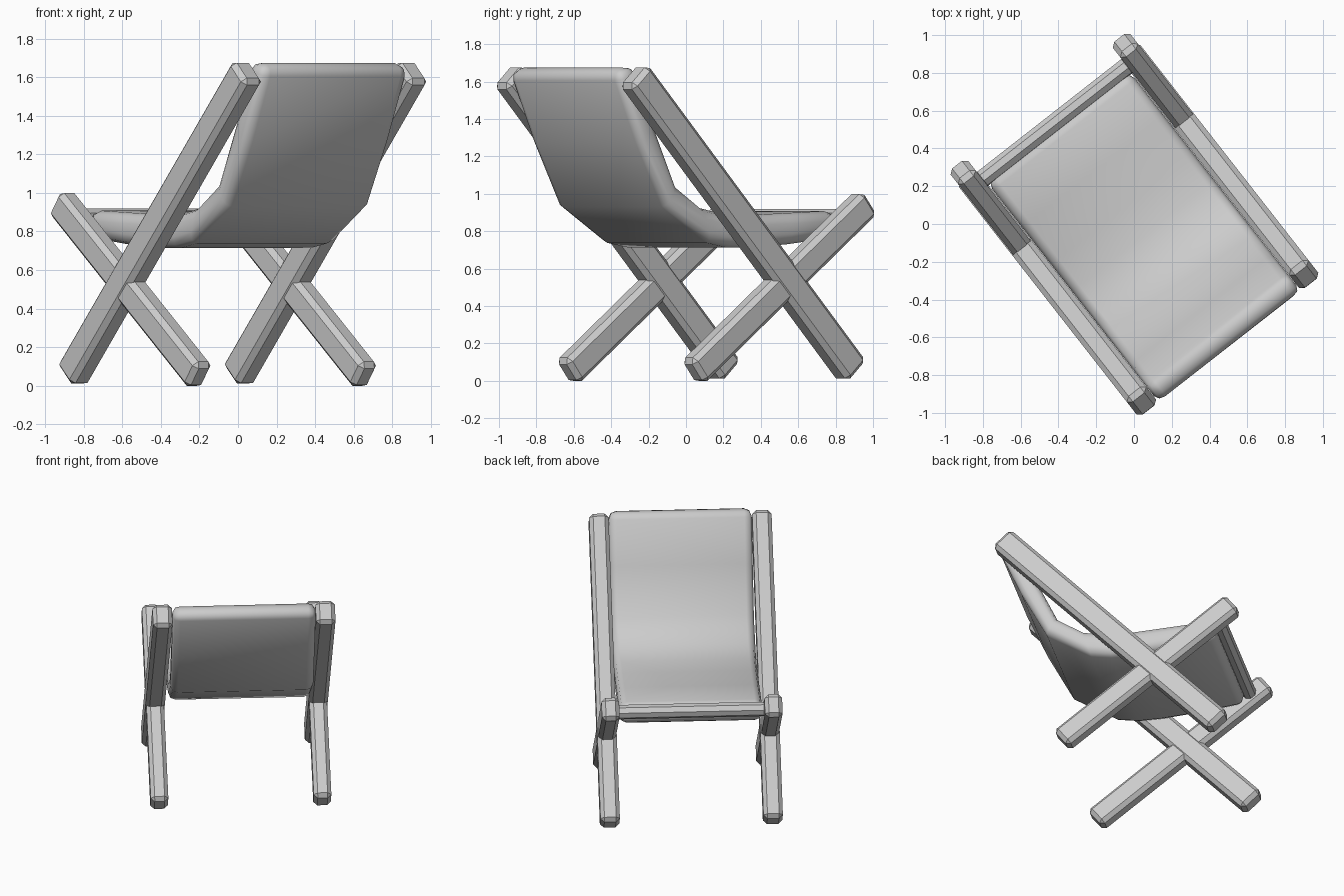
import bpy, bmesh
from math import radians, atan2
from mathutils import Matrix, Vector

if "Cube" in bpy.data.objects:
    bpy.data.objects.remove(bpy.data.objects["Cube"])

# The chair is built square to the axes (front = -y), then turned as a whole
TURN = Matrix.Rotation(radians(38), 4, 'Z')


def finish(name, bm, bevel, segments, smooth_angle=None):
    bmesh.ops.recalc_face_normals(bm, faces=bm.faces)
    bm.transform(TURN)
    me = bpy.data.meshes.new(name)
    bm.to_mesh(me)
    bm.free()
    ob = bpy.data.objects.new(name, me)
    bpy.context.collection.objects.link(ob)
    b = ob.modifiers.new("bevel", 'BEVEL')
    b.width, b.segments = bevel, segments
    b.limit_method, b.angle_limit = 'ANGLE', radians(50)
    if smooth_angle:
        bpy.ops.object.select_all(action='DESELECT')
        ob.select_set(True)
        bpy.context.view_layer.objects.active = ob
        bpy.ops.object.shade_smooth_by_angle(angle=radians(smooth_angle))
        # smooth after bevelling, so the rounded edges shade softly
        for poly in me.polygons:
            poly.use_smooth = True
        sharp = me.attributes.get("sharp_edge")
        if sharp:
            me.attributes.remove(sharp)
    return ob


def beam(name, x, a, b, width, height):
    """Chamfered bar in the plane at x, running from (y, z) a to b."""
    a, b = Vector(a), Vector(b)
    d, mid = b - a, (a + b) / 2
    bm = bmesh.new()
    bmesh.ops.create_cube(bm, size=1)
    bm.transform(Matrix.Translation((x, mid.x, mid.y))
                 @ Matrix.Rotation(atan2(d.y, d.x), 4, 'X')
                 @ Matrix.Diagonal((width, d.length, height, 1)))
    return finish(name, bm, 0.026, 1)


# Crossed side beams, one pair per side
for side, s in (("left", -1), ("right", 1)):
    beam("long_beam_" + side, s * 0.545, (0.7, 0.052), (-0.78, 1.635), 0.13, 0.168)
    beam("short_beam_" + side, s * 0.545, (-0.377, 0.046), (0.792, 0.952), 0.118, 0.158)

# Cross rail joining the short beams behind the seat, tilted with them
tilt = Vector((0.79, 0.61)) * 0.045
mid = Vector((0.682, 0.872))
beam("rear_rail", 0, mid - tilt, mid + tilt, 1.02, 0.09)

# Padded sling seat: upper and lower side profiles (y, z), spanned across the width
upper = ((0.65, 0.91), (0.35, 0.897), (0.1, 0.887), (-0.08, 0.89),
         (-0.25, 0.925), (-0.43, 1.045), (-0.575, 1.36), (-0.72, 1.69))
lower = ((0.66, 0.765), (0.35, 0.73), (0.1, 0.713), (-0.06, 0.713),
         (-0.2, 0.738), (-0.5, 0.93), (-0.675, 1.27), (-0.84, 1.65))
HALF_WIDTH = 0.478
bm = bmesh.new()
top, bot = [[[bm.verts.new((x, *q)) for x in (-HALF_WIDTH, HALF_WIDTH)] for q in line]
            for line in (upper, lower)]
for i in range(len(upper) - 1):
    for row in (top, bot):
        bm.faces.new((row[i][0], row[i][1], row[i + 1][1], row[i + 1][0]))
    for k in (0, 1):
        bm.faces.new((top[i][k], top[i + 1][k], bot[i + 1][k], bot[i][k]))
for i in (0, -1):
    bm.faces.new((top[i][0], top[i][1], bot[i][1], bot[i][0]))
finish("sling_seat", bm, 0.05, 2, 50)
